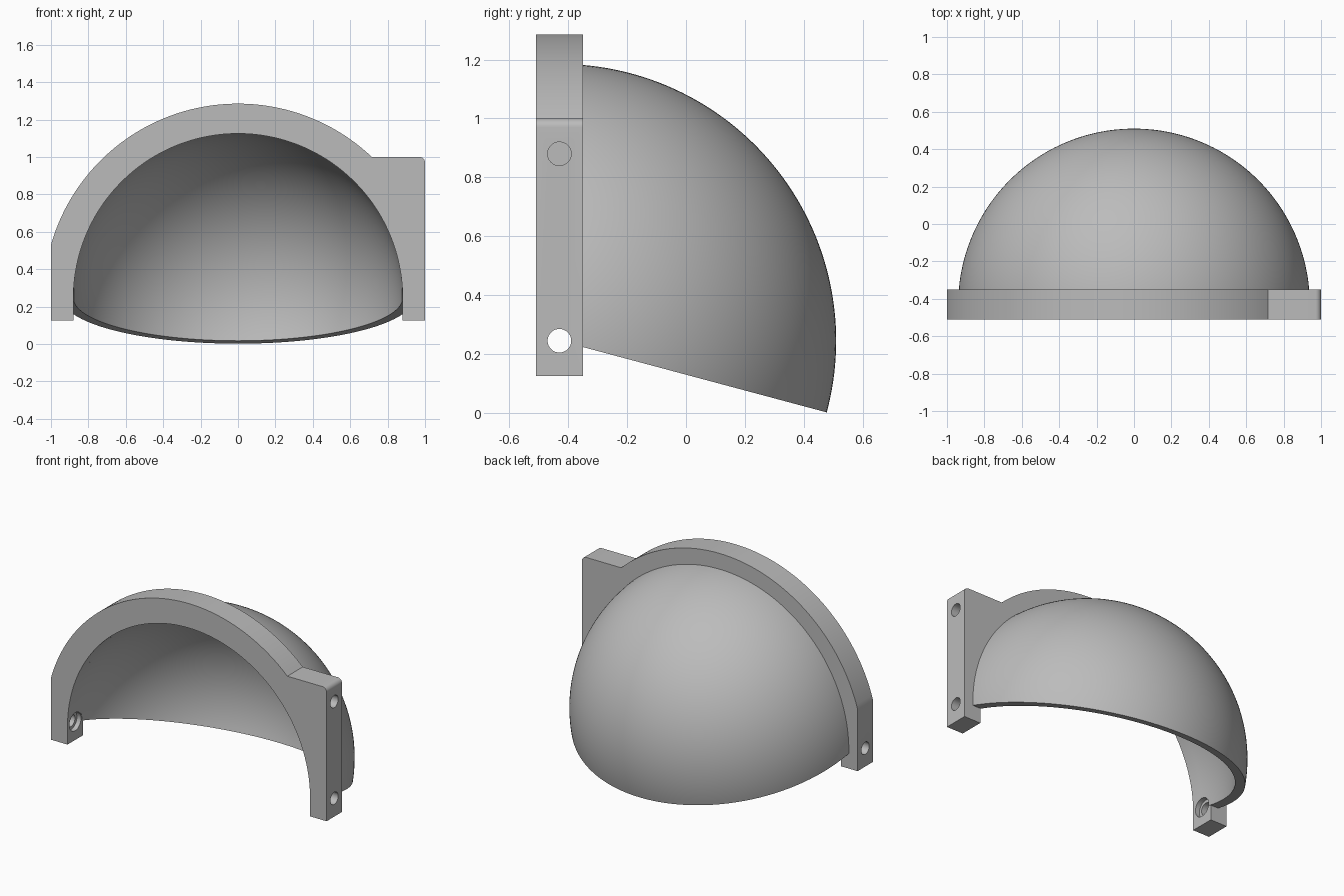
import bpy, bmesh
from math import sin, cos, asin, acos, pi, radians, sqrt
from mathutils import Matrix, Vector

if "Cube" in bpy.data.objects:
    bpy.data.objects.remove(bpy.data.objects["Cube"])

# Shared dimensions: every arc is centred on the pivot axis
PY, PZ = -0.43, 0.245
INNER, SHELL, RIM = 0.88, 0.94, 1.04
HALF_DEPTH = 0.08
FOOT, TAB_TOP, ROUND = 0.125, 1.0, 0.03
BOLT, HEAD = 0.04, 0.06

grey = bpy.data.materials.new("plain grey")
grey.use_nodes = True
colour = (0.5, 0.5, 0.5, 1)
grey.diffuse_color = colour
grey.node_tree.nodes["Principled BSDF"].inputs["Base Color"].default_value = colour


def make_object(name, bm):
    bmesh.ops.recalc_face_normals(bm, faces=bm.faces)
    mesh = bpy.data.meshes.new(name)
    bm.to_mesh(mesh)
    bm.free()
    mesh.materials.append(grey)
    obj = bpy.data.objects.new(name, mesh)
    bpy.context.collection.objects.link(obj)
    return obj


def activate(obj):
    bpy.ops.object.select_all(action="DESELECT")
    obj.select_set(True)
    bpy.context.view_layer.objects.active = obj


def arc(cx, cz, r, start, end, steps):
    angles = [start + (end - start) * i / steps for i in range(steps + 1)]
    return [(cx + r * cos(a), cz + r * sin(a)) for a in angles]


def drill(target, x0, x1, z, radius):
    """Cut a round hole along x."""
    bm = bmesh.new()
    place = Matrix.Translation(((x0 + x1) / 2, PY, z)) @ Matrix.Rotation(pi / 2, 4, "Y")
    bmesh.ops.create_cone(bm, cap_ends=True, segments=48, radius1=radius,
                          radius2=radius, depth=abs(x1 - x0), matrix=place)
    cutter = make_object("hole_cutter", bm)
    cutter.hide_render = True
    mod = target.modifiers.new("hole", "BOOLEAN")
    mod.operation, mod.solver, mod.object = "DIFFERENCE", "EXACT", cutter
    activate(target)
    bpy.ops.object.modifier_apply(modifier=mod.name)
    bpy.data.objects.remove(cutter)


# Arched frame with straight legs and a square tab on its left side
outline = [(-1, FOOT), (-INNER, FOOT)]
outline += arc(0, PZ, INNER, pi, 0, 96)
outline += [(INNER, FOOT), (1, FOOT)]
outline += arc(1 - ROUND, TAB_TOP - ROUND, ROUND, 0, pi / 2, 8)
outline += arc(0, PZ, RIM, asin((TAB_TOP - PZ) / RIM), acos(-1 / RIM), 72)
bm = bmesh.new()
face = bm.faces.new([bm.verts.new((x, PY - HALF_DEPTH, z)) for x, z in outline])
swept = bmesh.ops.extrude_face_region(bm, geom=[face], use_keep_orig=True)["geom"]
bmesh.ops.translate(bm, vec=(0, 2 * HALF_DEPTH, 0),
                    verts=[v for v in swept if isinstance(v, bmesh.types.BMVert)])
frame = make_object("arched_frame", bm)

# Pivot holes with recessed heads inside each leg, plus a blind hole in the tab
for side in (-1, 1):
    drill(frame, side * 0.8, side * 1.1, PZ, BOLT)
    drill(frame, side * 0.8, side * (INNER + 0.03), PZ, HEAD)
drill(frame, 0.8, 1.1, 0.88, BOLT)

# Hollow dome: a half ring swung around the pivot axis, open at both poles
def half_ring(r):
    start = asin((HEAD + 0.005) / r)
    return arc(0, 0, r, start, pi - start, 96)

bm = bmesh.new()
section = half_ring(SHELL) + half_ring(INNER)[::-1]
ring = bm.faces.new([bm.verts.new((x, PY, PZ + r)) for x, r in section])
bmesh.ops.spin(bm, geom=[ring, *ring.verts, *ring.edges], cent=(0, PY, PZ),
               axis=(1, 0, 0), angle=-radians(105), steps=64, use_duplicate=False)
# Close the starting end of the sweep
bmesh.ops.holes_fill(bm, edges=[e for e in bm.edges if e.is_boundary], sides=0)
dome = make_object("dome_shell", bm)

for obj in (frame, dome):
    activate(obj)
    bpy.ops.object.shade_smooth_by_angle(angle=radians(30))
